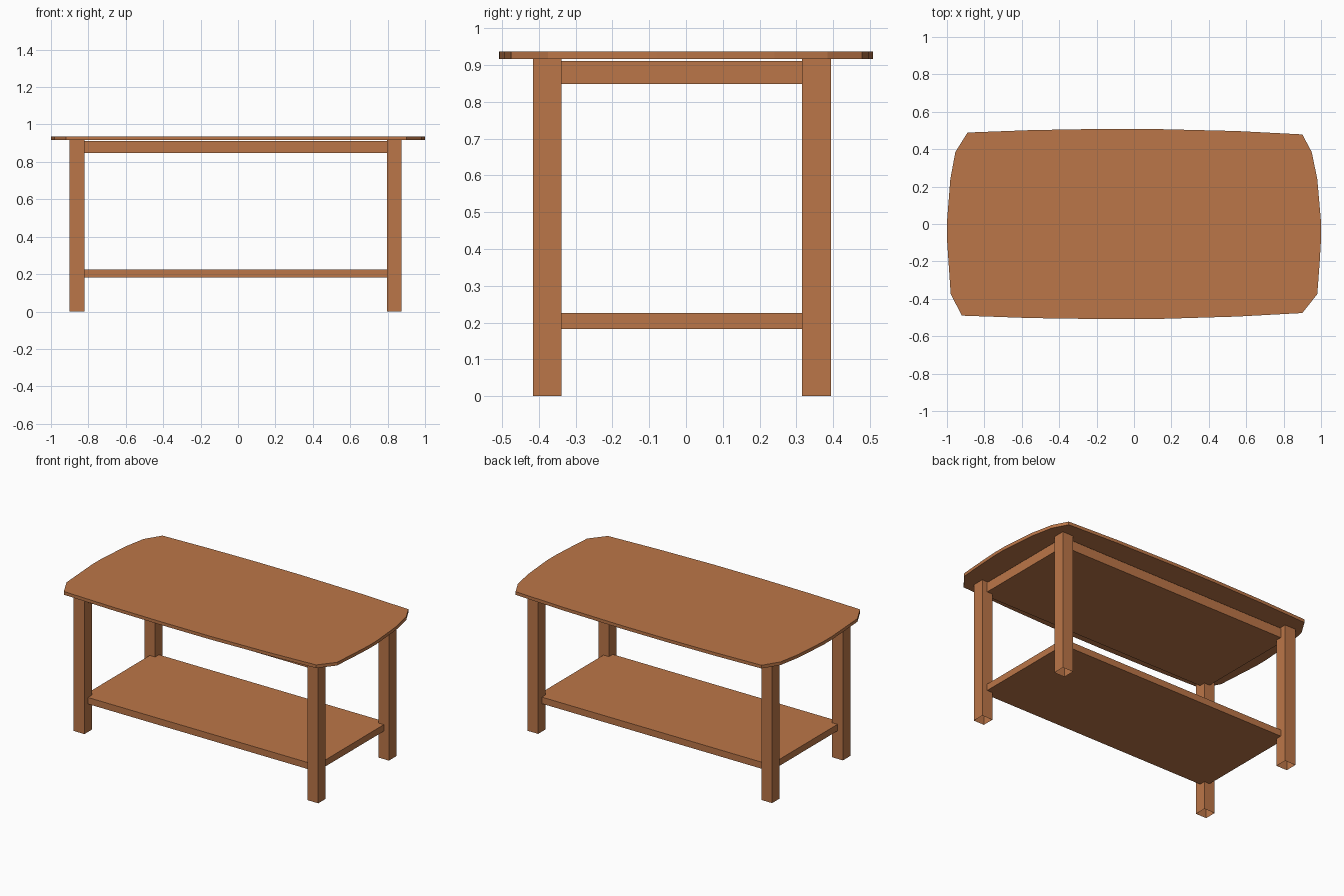
import bpy, bmesh

if "Cube" in bpy.data.objects:
    bpy.data.objects.remove(bpy.data.objects["Cube"])

wood = bpy.data.materials.new("warm wood")
wood.diffuse_color = (0.50, 0.182, 0.065, 1)
wood.use_nodes = True
wood.node_tree.nodes["Principled BSDF"].inputs["Base Color"].default_value = wood.diffuse_color


def finish(name, bm):
    bmesh.ops.recalc_face_normals(bm, faces=bm.faces)
    me = bpy.data.meshes.new(name)
    bm.to_mesh(me)
    bm.free()
    me.materials.append(wood)
    ob = bpy.data.objects.new(name, me)
    bpy.context.collection.objects.link(ob)
    return ob


def prism(name, outline, z0, z1, open_ends=False):
    """Extrude a flat outline from z0 to z1, optionally as a tube."""
    bm = bmesh.new()
    low = [bm.verts.new((x, y, z0)) for x, y in outline]
    high = [bm.verts.new((x, y, z1)) for x, y in outline]
    n = len(outline)
    for i in range(n):
        j = (i + 1) % n
        bm.faces.new((low[i], low[j], high[j], high[i]))
    if not open_ends:
        bm.faces.new(low[::-1])
        bm.faces.new(high)
    return finish(name, bm)


def rect(x0, x1, y0, y1):
    return [(x0, y0), (x1, y0), (x1, y1), (x0, y1)]


# Table top: bowed edges with clipped corners, listed counter-clockwise
top = [(-0.92, -0.49), (-0.55, -0.503), (-0.2, -0.508), (0.15, -0.507),
       (0.55, -0.495), (0.90, -0.476), (0.98, -0.375), (0.993, -0.2),
       (1.0, -0.08), (1.0, 0.01), (0.98, 0.24), (0.95, 0.385),
       (0.90, 0.479), (0.55, 0.497), (0.1, 0.508), (-0.2, 0.508),
       (-0.55, 0.502), (-0.89, 0.489), (-0.955, 0.385), (-0.982, 0.24),
       (-1.0, 0.01), (-1.0, -0.08), (-0.98, -0.375)]
prism("table_top", top, 0.916, 0.937)

# Square legs, open underneath
for xs, x0, x1 in (("left", -0.90, -0.822), ("right", 0.796, 0.873)):
    for ys, y0, y1 in (("front", -0.416, -0.339), ("back", 0.316, 0.394)):
        prism(f"{ys}_{xs}_leg", rect(x0, x1, y0, y1), 0.0, 0.916, True)

# Apron block and lower shelf run between the leg centres
span = rect(-0.861, 0.836, -0.379, 0.355)
prism("apron_block", span, 0.848, 0.911)
prism("lower_shelf", span, 0.183, 0.226)
